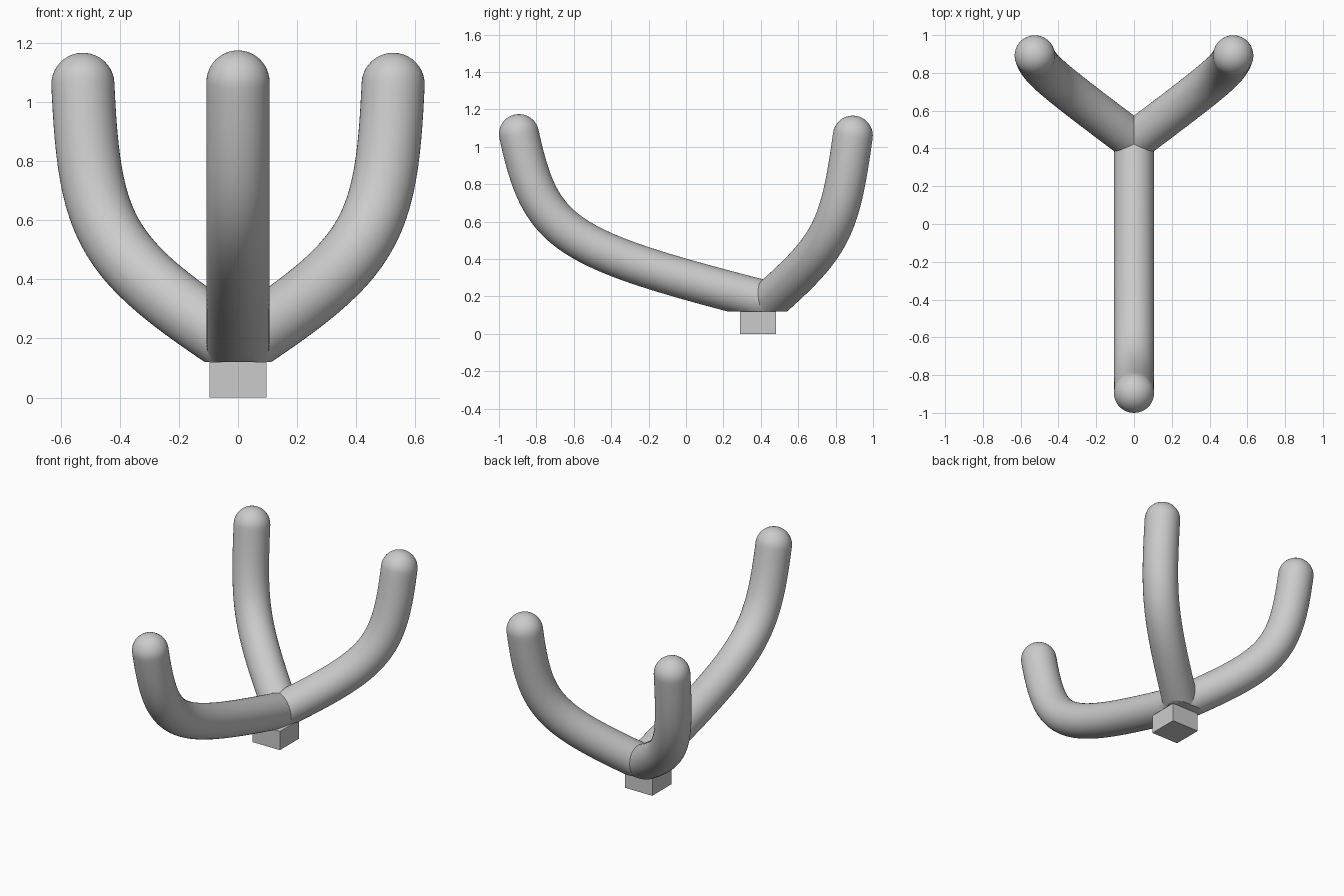
import bpy, bmesh, math
from mathutils import Vector

if "Cube" in bpy.data.objects:
    bpy.data.objects.remove(bpy.data.objects["Cube"])

R = 0.107
HUB = Vector((0, 0.44, 0.174))
SEG, STEPS, CAP = 48, 40, 10


def tube(name, p0, corner, p3, k):
    """Round tube along a cubic curve, flat start, domed end."""
    p0, c, p3 = Vector(p0), Vector(corner), Vector(p3)
    p1, p2 = p0.lerp(c, k), p3.lerp(c, k)
    side = (c - p0).cross(p3 - p0).normalized()
    rings = []
    for i in range(STEPS + 1):
        t = i / STEPS
        s = 1 - t
        p = p0 * s**3 + p1 * 3*s*s*t + p2 * 3*s*t*t + p3 * t**3
        d = ((p1 - p0) * s*s + (p2 - p1) * 2*s*t + (p3 - p2) * t*t).normalized()
        rings.append((p, d, R))
    for i in range(1, CAP):
        a = math.pi / 2 * i / CAP
        rings.append((p3 + d * R * math.sin(a), d, R * math.cos(a)))
    bm = bmesh.new()
    loops = []
    for p, dr, r in rings:
        u = (side - dr * side.dot(dr)).normalized()
        v = dr.cross(u)
        loops.append([bm.verts.new(p + (u * math.cos(a) + v * math.sin(a)) * r)
                      for a in (2 * math.pi * j / SEG for j in range(SEG))])
    for a, b in zip(loops, loops[1:]):
        for j in range(SEG):
            n = (j + 1) % SEG
            bm.faces.new((a[j], a[n], b[n], b[j]))
    tip = bm.verts.new(p3 + d * R)
    for j in range(SEG):
        bm.faces.new((loops[-1][j], loops[-1][(j + 1) % SEG], tip))
    bm.faces.new(loops[0][::-1])
    bmesh.ops.recalc_face_normals(bm, faces=bm.faces)
    me = bpy.data.meshes.new(name)
    bm.to_mesh(me)
    bm.free()
    ob = bpy.data.objects.new(name, me)
    bpy.context.collection.objects.link(ob)
    return ob


def boolean(ob, other, op):
    m = ob.modifiers.new(op, 'BOOLEAN')
    m.operation, m.solver, m.object = op, 'EXACT', other
    bpy.context.view_layer.objects.active = ob
    bpy.ops.object.modifier_apply(modifier=m.name)
    bpy.data.objects.remove(other)


def block(name, loc, size):
    bpy.ops.mesh.primitive_cube_add(size=1, location=loc)
    ob = bpy.context.object
    ob.name, ob.scale = name, size
    bpy.ops.object.transform_apply(location=True, rotation=False, scale=True)
    return ob


# one long front arm and two mirrored rear arms
arms = tube("three_arms", HUB, (0, -0.765, 0.483), (0, -0.893, 1.068), 0.92)
for sx in (1, -1):
    rear = tube("rear_arm", HUB, (sx * 0.5, 0.815, 0.504), (sx * 0.525, 0.892, 1.06), 0.9)
    boolean(arms, rear, 'UNION')

# solid core where the arms meet
bpy.ops.mesh.primitive_uv_sphere_add(segments=32, ring_count=16, radius=R - 0.003, location=HUB)
boolean(arms, bpy.context.object, 'UNION')

# flat underside
boolean(arms, block("cutter", (0, 0.4, -0.38), (1, 1, 1)), 'DIFFERENCE')
bpy.ops.object.select_all(action='DESELECT')
arms.select_set(True)
bpy.context.view_layer.objects.active = arms
bpy.ops.object.shade_smooth_by_angle(angle=math.radians(30))

# square foot
block("foot", (0, 0.385, 0.06), (0.194, 0.194, 0.12))
